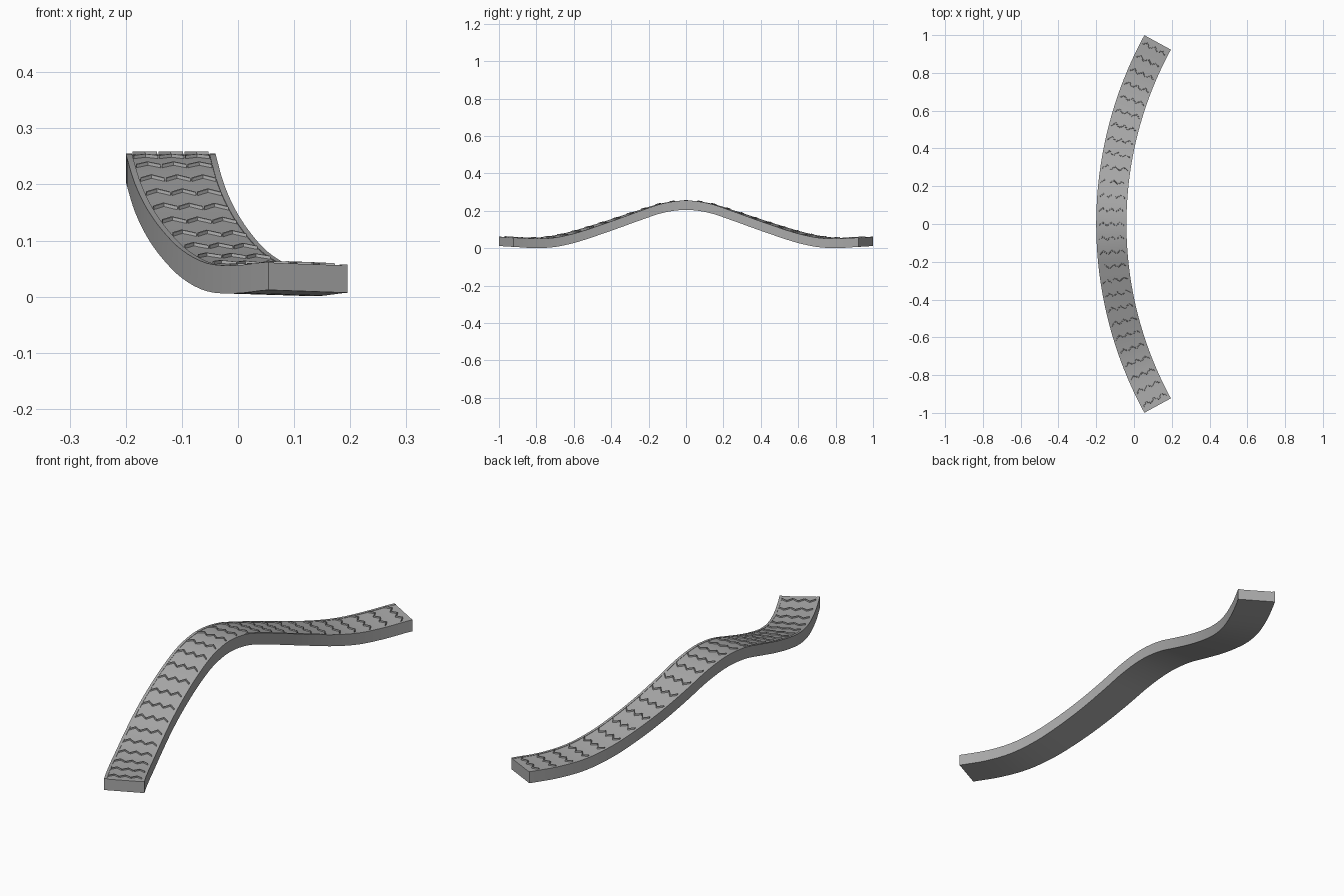
import bpy
import bmesh
from math import sin, cos, radians, floor

cube = bpy.data.objects.get("Cube")
if cube:
    bpy.data.objects.remove(cube, do_unlink=True)

R_OUT, WIDTH, THICK, HALF = 2.088, 0.16, 0.05, radians(28.6)
LIP, LIP_H = 0.011, 0.0015
# Height of the underside at equal angle steps from the crest to the end
HEIGHTS = [0.205, 0.19, 0.151, 0.108, 0.067, 0.03, 0.006, 0.001, 0.007]


def height(t):
    """Smooth underside height for t from -1 to 1 along the arc."""
    n = len(HEIGHTS) - 1
    s = min(abs(t), 1) * n
    i = min(floor(s), n - 1)
    f = s - i
    a, b = HEIGHTS[abs(i - 1)], HEIGHTS[i]
    c, d = HEIGHTS[i + 1], HEIGHTS[min(i + 2, n)]
    return b + f * (c - a + f * (2*a - 5*b + 4*c - d + f * (3*(b - c) + d - a))) / 2


def place(t, u, lift):
    """Map arc position t, distance u from the outer edge and lift to space."""
    a, r = t * HALF, R_OUT - u
    bank = 0.005 * min(1, t * t * 1.3) * (1 - u / WIDTH)
    return (R_OUT - 0.2 - r * cos(a), r * sin(a), height(t) + bank + lift)


def sweep(bm, profile, ts):
    """Sweep a closed section along the arc and cap both ends."""
    rings = [[bm.verts.new(place(t, u, w)) for u, w in profile] for t in ts]
    n = len(profile)
    for r0, r1 in zip(rings, rings[1:]):
        for i in range(n):
            j = (i + 1) % n
            bm.faces.new((r0[i], r0[j], r1[j], r1[i]))
    bm.faces.new(rings[0])
    bm.faces.new(rings[-1])


def finish(bm, name, material, angle):
    bmesh.ops.recalc_face_normals(bm, faces=bm.faces)
    mesh = bpy.data.meshes.new(name)
    bm.to_mesh(mesh)
    bm.free()
    mesh.materials.append(material)
    obj = bpy.data.objects.new(name, mesh)
    bpy.context.collection.objects.link(obj)
    bpy.ops.object.select_all(action='DESELECT')
    obj.select_set(True)
    bpy.context.view_layer.objects.active = obj
    bpy.ops.object.shade_smooth_by_angle(angle=radians(angle))


grey = bpy.data.materials.new("plain grey")
grey.use_nodes = True
grey.diffuse_color = (0.4, 0.4, 0.4, 1)
grey.node_tree.nodes["Principled BSDF"].inputs["Base Color"].default_value = grey.diffuse_color

# Curved, humped deck with a low lip along each side
deck = bmesh.new()
floor_z = THICK - LIP_H
section = [(0, 0), (0, THICK), (LIP, THICK), (LIP, floor_z),
           (WIDTH - LIP, floor_z), (WIDTH - LIP, THICK), (WIDTH, THICK), (WIDTH, 0)]
SEGMENTS = 64
sweep(deck, section, [2 * i / SEGMENTS - 1 for i in range(SEGMENTS + 1)])
finish(deck, "curved_deck", grey, 30)

# Rows of three chevron grip ridges
ROWS, CHEVRONS, PEAK = 27, 3, 0.017
RIDGE_W, RIDGE_H = 0.007, 0.0055
ridges = bmesh.new()
pitch = (WIDTH - 2 * LIP) / CHEVRONS
for row in range(ROWS):
    t0 = (2 * row + 1) / ROWS - 1
    for k in range(CHEVRONS):
        start = LIP + k * pitch
        rings = []
        for f, rise in ((0.03, 0), (0.5, PEAK), (0.97, 0)):
            u = start + f * pitch
            ring = []
            for side, lift in ((-1, floor_z - 0.002), (-0.6, floor_z + RIDGE_H),
                               (0.6, floor_z + RIDGE_H), (1, floor_z - 0.002)):
                t = t0 + (rise - PEAK / 2 + side * RIDGE_W / 2) / (2 * HALF)
                ring.append(ridges.verts.new(place(t, u, lift)))
            rings.append(ring)
        for r0, r1 in zip(rings, rings[1:]):
            for i in range(4):
                j = (i + 1) % 4
                ridges.faces.new((r0[i], r0[j], r1[j], r1[i]))
        ridges.faces.new(rings[0])
        ridges.faces.new(rings[-1])
finish(ridges, "grip_ridges", grey, 20)
